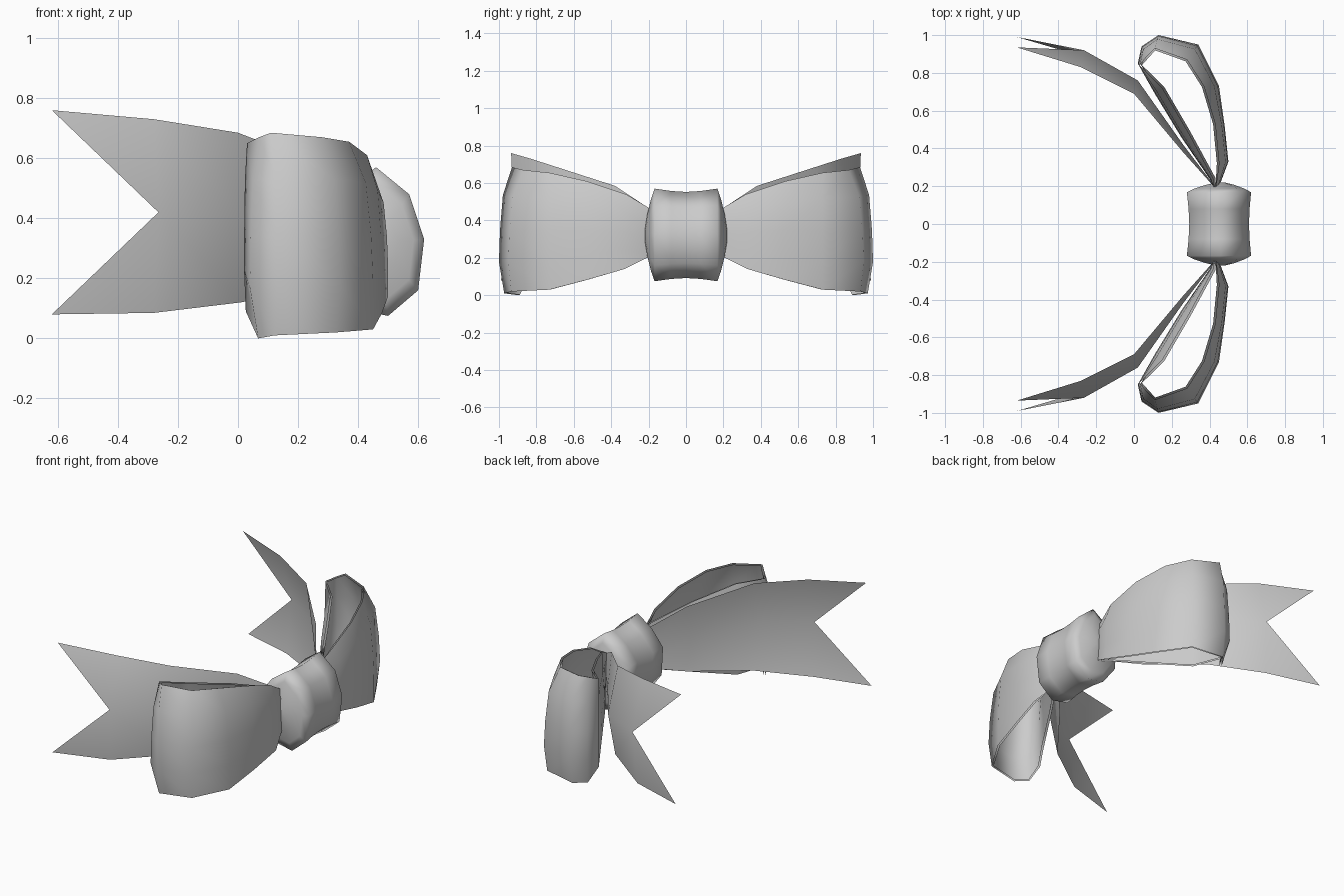
import bpy, bmesh, math
from mathutils import Vector

cube = bpy.data.objects.get("Cube")
if cube:
    bpy.data.objects.remove(cube, do_unlink=True)

fabric = bpy.data.materials.new("grey_fabric")
fabric.use_nodes = True
GREY = (0.6, 0.6, 0.6, 1)
fabric.diffuse_color = GREY
fabric.node_tree.nodes["Principled BSDF"].inputs["Base Color"].default_value = GREY


def sheet(name, columns, closed=False, mirror=True, angle=50):
    """Skin a grid of point columns; closed joins each column into a capped ring."""
    bm = bmesh.new()
    grid = [[bm.verts.new(p) for p in col] for col in columns]
    for a, b in zip(grid, grid[1:]):
        n = len(a)
        for j in range(n if closed else n - 1):
            k = (j + 1) % n
            bm.faces.new((a[j], b[j], b[k], a[k]))
    if closed:
        bm.faces.new(grid[0])
        bm.faces.new(grid[-1][::-1])
    bmesh.ops.remove_doubles(bm, verts=bm.verts, dist=0.0005)
    if closed:
        bmesh.ops.recalc_face_normals(bm, faces=bm.faces)
    mesh = bpy.data.meshes.new(name)
    bm.to_mesh(mesh)
    bm.free()
    mesh.materials.append(fabric)
    obj = bpy.data.objects.new(name, mesh)
    bpy.context.collection.objects.link(obj)
    if mirror:
        obj.modifiers.new("other_side", "MIRROR").use_axis = (False, True, False)
    bpy.ops.object.select_all(action="DESELECT")
    obj.select_set(True)
    bpy.context.view_layer.objects.active = obj
    bpy.ops.object.shade_smooth_by_angle(angle=math.radians(angle))
    return obj


# Ribbon loops: body x, y, rim x, y, bottom and top heights, bottom tuck
loop_path = [
    (.44, .17, .43, .17, .22, .45, 0), (.50, .33, .45, .32, .14, .54, 0),
    (.48, .52, .43, .53, .085, .61, 0), (.45, .73, .37, .73, .03, .655, 0),
    (.34, .95, .28, .87, .02, .67, .2), (.13, 1.0, .11, .93, .01, .685, .4),
    (.04, .94, .07, .89, 0, .67, .9), (.02, .85, .03, .84, .09, .65, .6),
    (.11, .69, .15, .72, .06, .63, .5), (.25, .46, .29, .48, .13, .57, .5),
    (.40, .24, .42, .24, .20, .49, .5), (.44, .17, .43, .17, .22, .45, 0),
]
columns = []
for bx, by, rx, ry, low, high, tuck in loop_path:
    body, rim = Vector((bx, by)), Vector((rx, ry))
    col = []
    for t, inset in ((0, tuck), (.25, 0), (.5, .08), (.78, .3), (1, 1)):
        p = body.lerp(rim, inset)
        col.append((p.x, p.y, low + (high - low) * t))
    columns.append(col)
loops = sheet("ribbon_loops", columns, angle=100)

# Lining just inside the loops
lining = loops.modifiers.new("lining", "SOLIDIFY")
lining.thickness = 0.012
lining.offset = -1
lining.use_rim = False

# Ribbon tails: bottom, middle and top edge; the middle stops at the notch
notch = (-.265, .92, .42)
tails = [
    [(.43, .19, .22), (.42, .21, .34), (.43, .19, .46)],
    [(.26, .38, .17), (.26, .42, .37), (.26, .38, .585)],
    [(.01, .70, .12), (.02, .76, .40), (0, .69, .685)],
    [(-.28, .89, .085), notch, (-.28, .83, .73)],
    [(-.62, .99, .08), notch, (-.62, .935, .76)],
]
sheet("ribbon_tails", tails)

# Centre knot: one profile repeated along y, flared rims and domed ends
knot_profile = [(.46, .57), (.57, .48), (.62, .33), (.60, .16), (.50, .075),
                (.38, .10), (.29, .22), (.28, .40), (.36, .50)]
centre = Vector((.46, .32))
half = [(0, .93), (.08, .95), (.168, 1), (.187, .78), (.207, .45), (.22, .12)]
rings = [(-y, s) for y, s in half[:0:-1]] + half
knot = []
for y, scale in rings:
    ring = [centre + (Vector(p) - centre) * scale for p in knot_profile]
    knot.append([(p.x, y, p.y) for p in ring])
sheet("centre_knot", knot, closed=True, mirror=False, angle=100)
